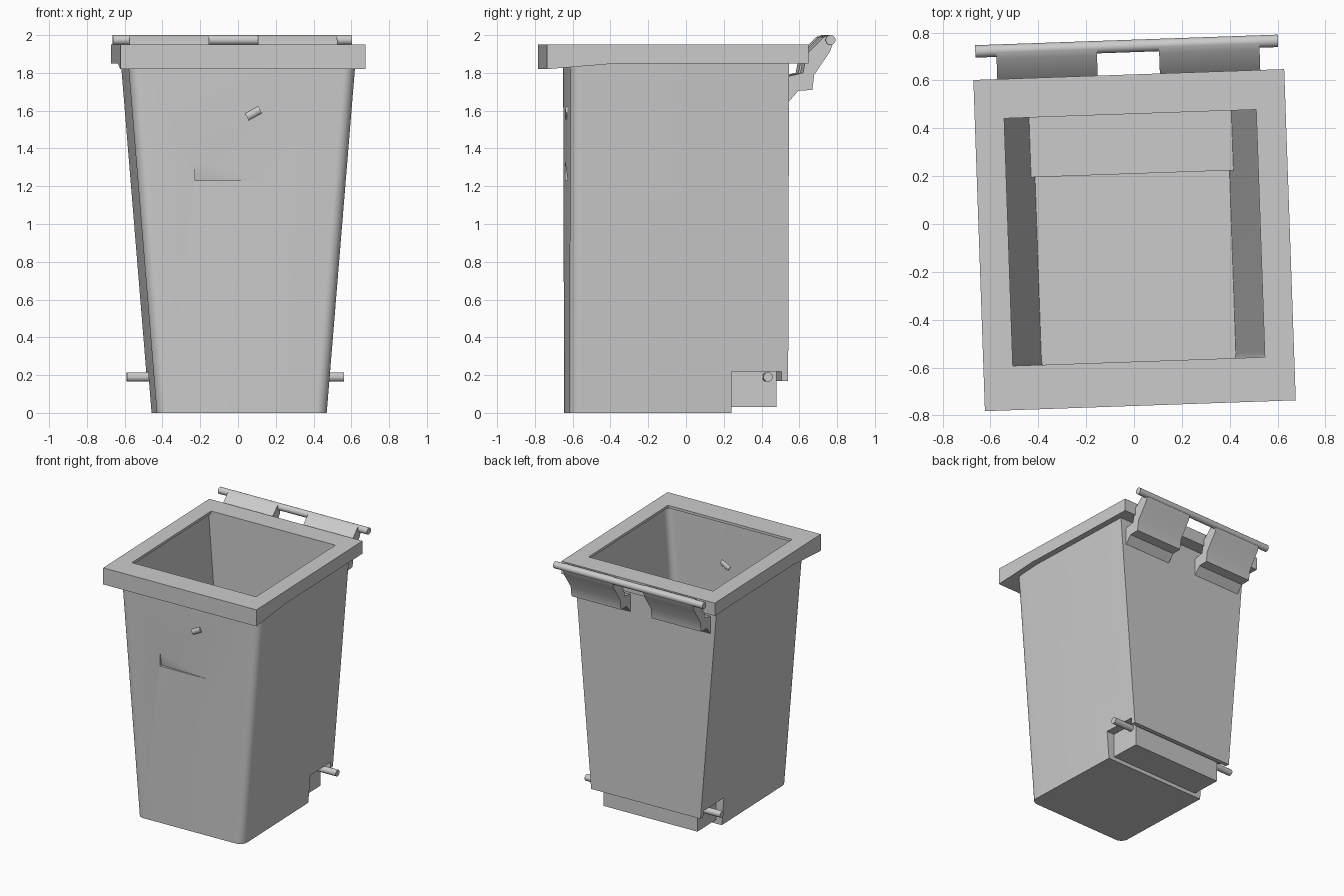
import bpy, bmesh, math
from mathutils import Matrix, Vector

if "Cube" in bpy.data.objects:
    bpy.data.objects.remove(bpy.data.objects["Cube"], do_unlink=True)

TURN = math.radians(2)
grey = bpy.data.materials.new("bin grey")
grey.use_nodes = True
COLOUR = (0.6, 0.6, 0.6, 1)
grey.diffuse_color = COLOUR
grey.node_tree.nodes["Principled BSDF"].inputs["Base Color"].default_value = COLOUR


def finish(name, bm):
    bmesh.ops.recalc_face_normals(bm, faces=bm.faces)
    mesh = bpy.data.meshes.new(name)
    bm.to_mesh(mesh)
    bm.free()
    mesh.materials.append(grey)
    obj = bpy.data.objects.new(name, mesh)
    obj.rotation_euler.z = TURN
    bpy.context.collection.objects.link(obj)
    return obj


def loft(name, rings):
    """Skin closed rings of equal length and cap both ends."""
    bm = bmesh.new()
    rows = [[bm.verts.new(p) for p in ring] for ring in rings]
    n = len(rows[0])
    for a, b in zip(rows, rows[1:]):
        for i in range(n):
            j = (i + 1) % n
            bm.faces.new((a[i], a[j], b[j], b[i]))
    bm.faces.new(rows[0])
    bm.faces.new(rows[-1])
    return finish(name, bm)


def extrude_x(name, profile, x0, x1):
    return loft(name, [[(x, y, z) for y, z in profile] for x in (x0, x1)])


def box(name, x0, x1, y0, y1, z0, z1):
    return extrude_x(name, [(y0, z0), (y1, z0), (y1, z1), (y0, z1)], x0, x1)


def tub_ring(hw, front, back, r, z, steps=8):
    """Rectangle with rounded front corners and square back corners."""
    ring = [(hw, back, z), (-hw, back, z)]
    for side in (-1, 1):
        arc = []
        for i in range(steps + 1):
            a = math.pi / 2 * i / steps
            arc.append((side * (hw - r + r * math.cos(a)), front + r - r * math.sin(a), z))
        ring += arc if side < 0 else arc[::-1]
    return ring


def rod(name, start, end, radius):
    start, end = Vector(start), Vector(end)
    axis = end - start
    bm = bmesh.new()
    spin = axis.to_track_quat("Z", "Y").to_matrix().to_4x4()
    bmesh.ops.create_cone(bm, cap_ends=True, segments=20, radius1=radius, radius2=radius,
                          depth=axis.length,
                          matrix=Matrix.Translation((start + end) / 2) @ spin)
    return finish(name, bm)


def select_only(obj):
    bpy.ops.object.select_all(action="DESELECT")
    obj.select_set(True)
    bpy.context.view_layer.objects.active = obj


def cut(obj, cutter):
    mod = obj.modifiers.new("cut", "BOOLEAN")
    mod.operation, mod.solver, mod.object = "DIFFERENCE", "EXACT", cutter
    select_only(obj)
    bpy.ops.object.modifier_apply(modifier=mod.name)


# Tapered tub and rim
body = loft("bin_body", [tub_ring(0.45 + 0.082 * z, -0.632, 0.525, 0.06, z) for z in (0, 1.9)])
rim = extrude_x("rim", [(-0.76, 1.82), (-0.39, 1.85), (0.625, 1.85), (0.625, 1.95), (-0.76, 1.95)],
                -0.65, 0.65)

# Cutters: hollow, mouth, wheel notch and the shallow dent on the front
hollow = loft("hollow_cutter",
              [tub_ring(0.405 + 0.075 * z, -0.605, 0.463, 0.05, z) for z in (0.02, 1.93)])
mouth = box("mouth_cutter", -0.527, 0.527, -0.575, 0.46, 1.7, 2.1)
notch = extrude_x("notch_cutter", [(0.225, -0.1), (0.225, 0.22), (0.49, 0.22), (0.49, 0.17),
                                   (0.7, 0.17), (0.7, -0.1)], -1, 1)
bm = bmesh.new()
for p in [(-0.25, -0.612, 1.23), (-0.25, -0.636, 1.35), (0.25, -0.636, 1.23), (-0.25, -0.65, 1.23)]:
    bm.verts.new(p)
bmesh.ops.convex_hull(bm, input=bm.verts)
dent = finish("dent_cutter", bm)

for target, tools in ((body, (hollow, notch, dent)), (rim, (hollow, mouth))):
    for tool in tools:
        cut(target, tool)
for tool in (hollow, mouth, notch, dent):
    bpy.data.objects.remove(tool, do_unlink=True)

# Wheel recess: shelf inside the tub, housing below it, and the axle
shelf = extrude_x("wheel_shelf", [(0.21, 0.01), (0.225, 0.01), (0.225, 0.22), (0.48, 0.22),
                                  (0.48, 0.24), (0.21, 0.24)], -0.435, 0.435)
housing = box("axle_housing", -0.4, 0.4, 0.22, 0.465, 0.03, 0.225)
axle = rod("axle", (-0.575, 0.415, 0.19), (0.575, 0.415, 0.19), 0.025)

# Handle bar on two brackets
handle = rod("handle_bar", (-0.638, 0.744, 1.974), (0.628, 0.744, 1.974), 0.026)
bracket = [(0.515, 1.635), (0.575, 1.705), (0.65, 1.71), (0.66, 1.79), (0.745, 1.915),
           (0.76, 1.96), (0.735, 1.998), (0.71, 1.99), (0.62, 1.9), (0.6, 1.8), (0.515, 1.78)]
brackets = [extrude_x(name, bracket, x, x + 0.42)
            for name, x in (("left_bracket", 0.13), ("right_bracket", -0.55))]

# Small pin through the front wall
pin = rod("front_pin", (0.025, -0.618, 1.567), (0.095, -0.618, 1.605), 0.025)

for obj in [body, rim, shelf, housing, axle, handle, pin] + brackets:
    select_only(obj)
    bpy.ops.object.shade_smooth_by_angle(angle=math.radians(30))
